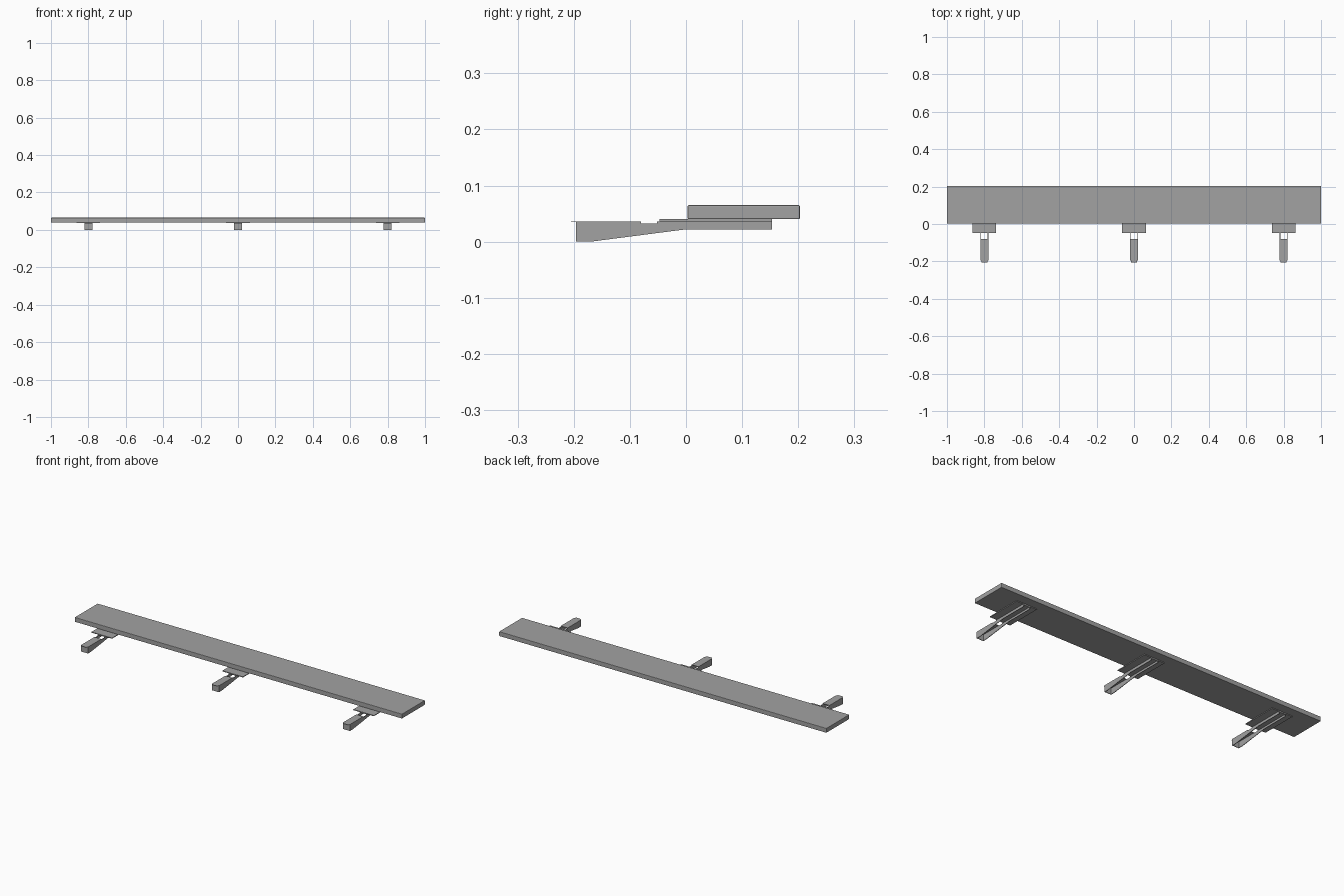
import bpy
import bmesh

default = bpy.data.objects.get("Cube")
if default:
    bpy.data.objects.remove(default, do_unlink=True)

grey = bpy.data.materials.new("mid_grey")
grey.use_nodes = True
colour = (0.36, 0.36, 0.36, 1)
grey.diffuse_color = colour
grey.node_tree.nodes["Principled BSDF"].inputs["Base Color"].default_value = colour


def finish(name, bm, bevel=0):
    bmesh.ops.recalc_face_normals(bm, faces=bm.faces)
    mesh = bpy.data.meshes.new(name)
    bm.to_mesh(mesh)
    bm.free()
    mesh.materials.append(grey)
    obj = bpy.data.objects.new(name, mesh)
    bpy.context.collection.objects.link(obj)
    if bevel:
        mod = obj.modifiers.new("edge_bevel", "BEVEL")
        mod.width = bevel
        mod.segments = 2
    return obj


def box(name, x, y, z, bevel=0):
    """Box from (min, max) pairs on each axis."""
    bm = bmesh.new()
    bmesh.ops.create_cube(bm, size=1)
    for v in bm.verts:
        for i, (low, high) in enumerate((x, y, z)):
            v.co[i] = high if v.co[i] > 0 else low
    return finish(name, bm, bevel)


def side_wall(name, x, thickness, profile):
    """Extrude a (y, z) outline along x."""
    bm = bmesh.new()
    face = bm.faces.new([bm.verts.new((x, y, z)) for y, z in profile])
    new = bmesh.ops.extrude_face_region(bm, geom=[face])["geom"]
    verts = [g for g in new if isinstance(g, bmesh.types.BMVert)]
    bmesh.ops.translate(bm, verts=verts, vec=(thickness, 0, 0))
    return finish(name, bm)


# Long shelf board
box("shelf_board", (-1, 1), (0.003, 0.203), (0.04, 0.065), 0.002)

# Tapered channel outline with a notch in its top edge
FRONT, BACK, TOP = -0.196, 0.153, 0.036
HALF, SHEET = 0.021, 0.003
outline = [(FRONT, 0), (-0.17, 0), (0, 0.022), (BACK, 0.022), (BACK, TOP),
           (-0.052, TOP), (-0.052, 0.032), (-0.08, 0.032), (-0.08, TOP), (FRONT, TOP)]

# Three open-bottomed brackets
for label, cx in (("right", -0.8), ("middle", 0), ("left", 0.8)):
    width = (cx - HALF, cx + HALF)
    side_wall(label + "_bracket_wall_a", cx - HALF, SHEET, outline)
    side_wall(label + "_bracket_wall_b", cx + HALF, -SHEET, outline)
    box(label + "_bracket_front", width, (FRONT, FRONT + SHEET), (0, TOP))
    box(label + "_bracket_cover", width, (FRONT, -0.08), (TOP - SHEET, TOP))
    box(label + "_bracket_lip", (cx - 0.016, cx + 0.016), (-0.205, FRONT),
        (TOP - 0.001, TOP))
    box(label + "_bracket_spine", width, (-0.045, BACK), (TOP - SHEET, TOP))
    box(label + "_mounting_plate", (cx - 0.063, cx + 0.063), (-0.047, BACK),
        (TOP, 0.04))
